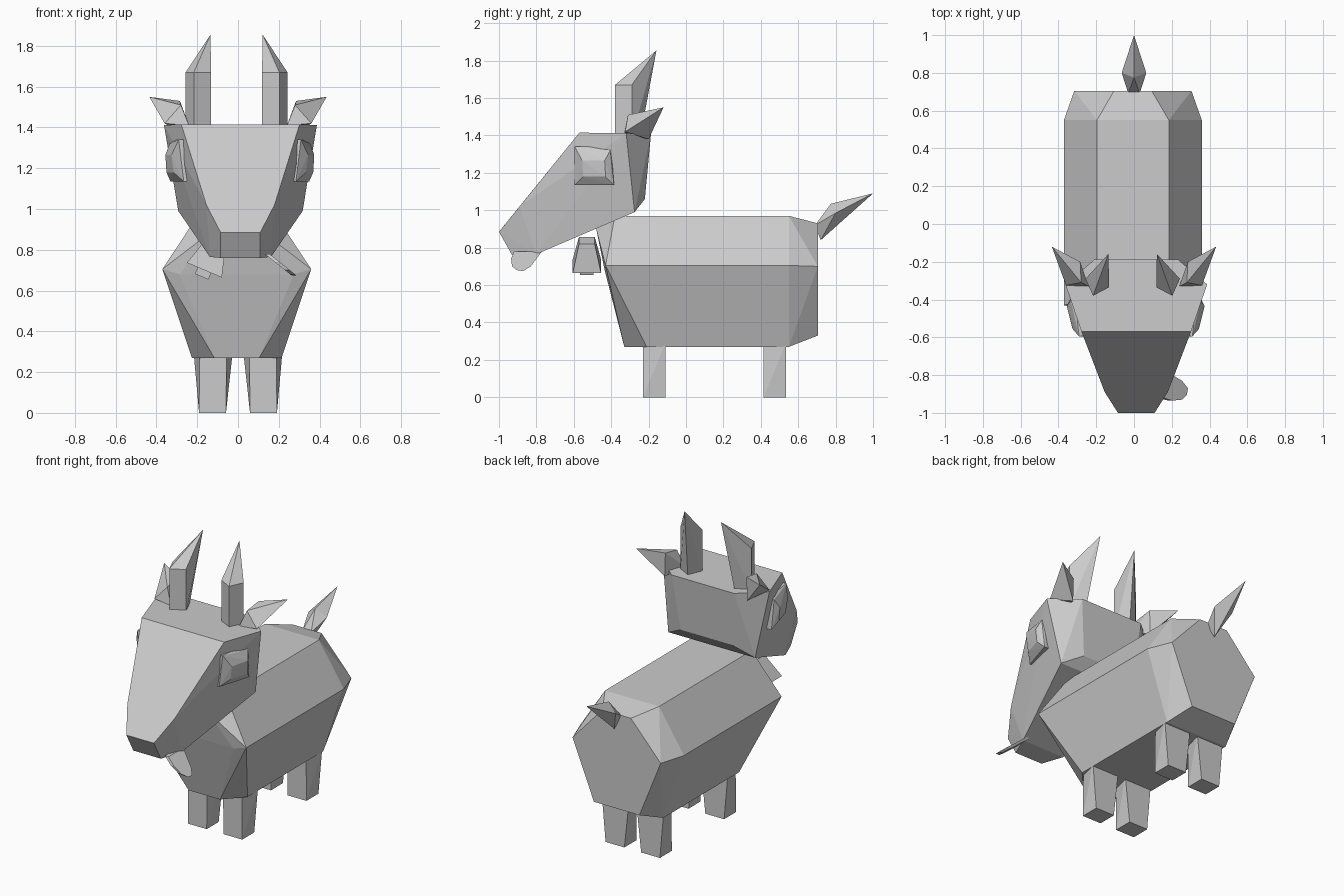
import bpy, bmesh, math
from mathutils import Matrix, Vector


def hull(name, pts, matrix=None):
    """Flat-faced solid wrapped round a few corner points."""
    bm = bmesh.new()
    for p in pts:
        bm.verts.new(p)
    res = bmesh.ops.convex_hull(bm, input=bm.verts[:])
    junk = [v for v in bm.verts if not v.link_faces]
    bmesh.ops.delete(bm, geom=junk, context='VERTS')
    bmesh.ops.dissolve_limit(bm, angle_limit=math.radians(1),
                             verts=bm.verts[:], edges=bm.edges[:])
    bmesh.ops.recalc_face_normals(bm, faces=bm.faces[:])
    if matrix:
        bm.transform(matrix)
    me = bpy.data.meshes.new(name)
    bm.to_mesh(me)
    bm.free()
    ob = bpy.data.objects.new(name, me)
    bpy.context.collection.objects.link(ob)
    return ob


def both(half, cx=0.0):
    """Half outline plus its mirror image about x = cx."""
    return [(cx + s * x, y, z) for s in (1, -1) for x, y, z in half]


def pair(name, pts, cx=0.0):
    """One part on each side of x = cx."""
    for side, s in (("right", 1), ("left", -1)):
        hull(f"{name}_{side}", [(cx + s * x, y, z) for x, y, z in pts])


# Body: six-sided barrel with chamfered chest and rump
hull("body", both([
    (0.11, -0.48, 0.90), (0.28, -0.435, 0.68), (0.11, -0.33, 0.27),
    (0.19, -0.38, 0.97), (0.365, -0.43, 0.705), (0.22, -0.21, 0.27),
    (0.19, 0.55, 0.97), (0.365, 0.55, 0.705), (0.22, 0.55, 0.27),
    (0.10, 0.705, 0.93), (0.31, 0.705, 0.70), (0.16, 0.705, 0.33)], -0.006))

# Head: wedge from wide crown to narrow muzzle
hull("head", both([
    (0.097, -1.0, 0.885), (0.097, -0.93, 0.76),
    (0.167, -0.89, 1.02), (0.15, -0.80, 0.765),
    (0.29, -0.57, 1.415), (0.375, -0.32, 1.412), (0.305, -0.275, 0.99),
    (0.22, -0.187, 1.41), (0.18, -0.22, 1.06)], 0.012))

# Legs: tapered posts, wider at the back of the top
for name, y in (("front_leg", -0.17), ("rear_leg", 0.475)):
    pts = []
    for dy, top in ((-0.06, 0.066), (0.06, 0.095)):
        for s in (1, -1):
            pts += [(0.125 + s * 0.066, y + dy, 0.0),
                    (0.122 + s * top, y + dy, 0.29)]
    pair(name, pts)

# Horns: square posts with a swept-back point
ring = [(0.125, -0.335), (0.21, -0.38), (0.25, -0.29), (0.165, -0.245)]
pair("horn", [(x, y, z) for x, y in ring for z in (1.39, 1.67)]
     + [(0.128, -0.158, 1.855)], -0.007)

# Ears: faceted points
pair("ear", [(0.24, -0.33, 1.41), (0.285, -0.20, 1.53), (0.36, -0.325, 1.42),
             (0.28, -0.31, 1.51), (0.29, -0.20, 1.38), (0.435, -0.12, 1.55)])

# Eyes: raised bevelled squares following the cheek
pair("eye", [
    (0.25, -0.59, 1.34), (0.32, -0.40, 1.34), (0.22, -0.59, 1.14), (0.29, -0.385, 1.135),
    (0.30, -0.595, 1.34), (0.345, -0.405, 1.32), (0.275, -0.595, 1.135), (0.34, -0.385, 1.135),
    (0.335, -0.555, 1.265), (0.365, -0.435, 1.265),
    (0.325, -0.55, 1.18), (0.36, -0.43, 1.18)], 0.009)

# Tail: leaf-like spike
hull("tail", both([(0.03, 0.69, 0.92), (0.065, 0.80, 0.985)])
     + [(0, 0.72, 0.84), (0, 0.775, 1.035), (0, 0.83, 0.955), (0, 1.0, 1.09)])

# Tongue: thin flap hanging from one side of the mouth
side = [(-0.92, 0.78), (-0.935, 0.74), (-0.93, 0.70), (-0.905, 0.68),
        (-0.87, 0.675), (-0.83, 0.70), (-0.77, 0.78)]
hull("tongue", [(0.13 + (0.79 - z) * 1.25 + d, y, z)
                for y, z in side for d in (-0.012, 0.012)])


# Bell and clapper, tilted under the chin
def frustum(name, z0, x0, y0, z1, x1, y1):
    m = Matrix.Translation(Vector((-0.165, -0.53, 0.70))) @ Matrix.Rotation(math.radians(23), 4, 'Y')
    hull(name, [(sx * x, sy * y, z) for x, y, z in ((x0, y0, z0), (x1, y1, z1))
                for sx in (1, -1) for sy in (1, -1)], m)


frustum("bell", 0.0, 0.093, 0.076, 0.15, 0.05, 0.042)
frustum("bell_clapper", -0.035, 0.036, 0.036, 0.02, 0.036, 0.036)
